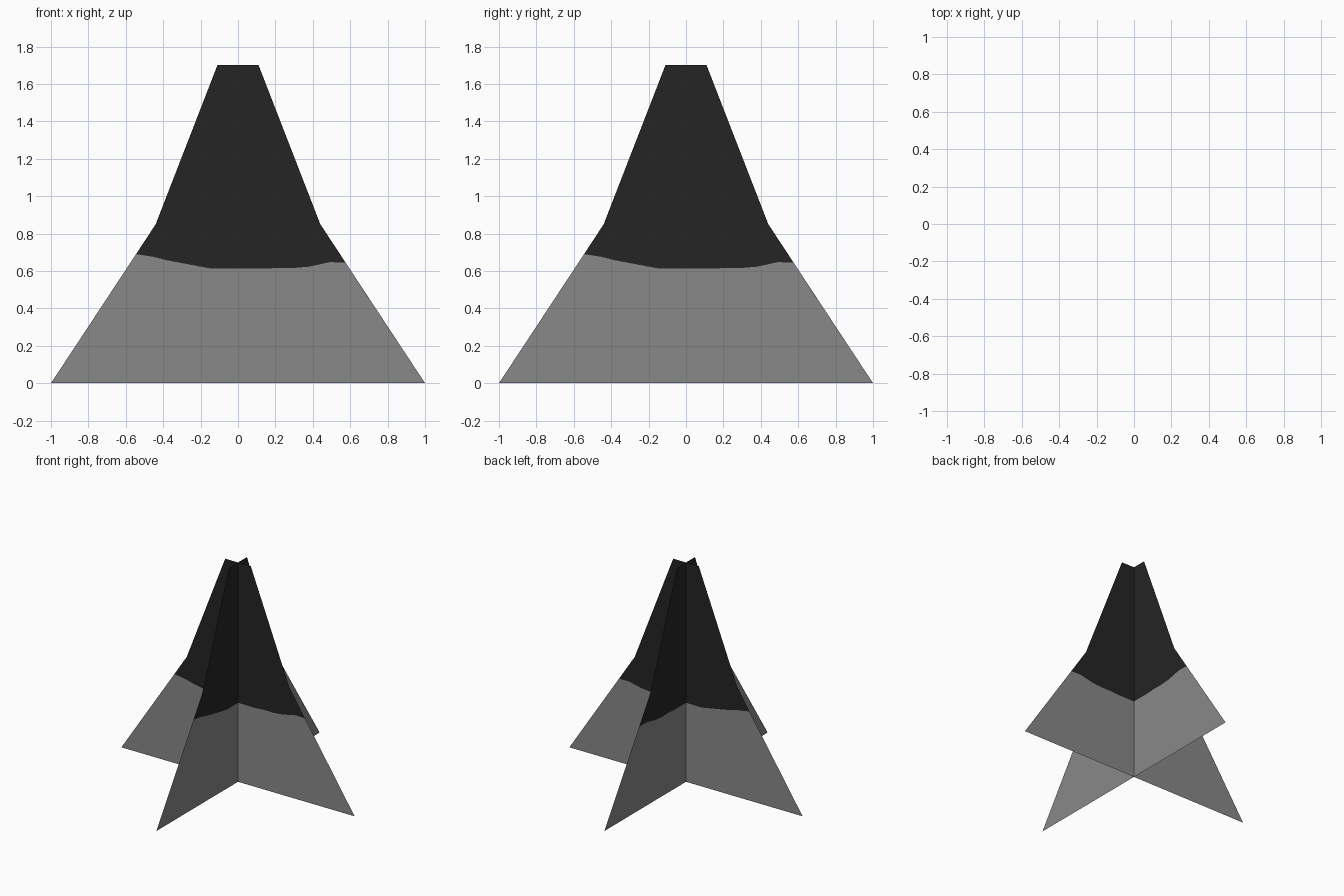
import bpy, math

if "Cube" in bpy.data.objects:
    bpy.data.objects.remove(bpy.data.objects["Cube"])


def flat_material(name, value):
    m = bpy.data.materials.new(name)
    m.diffuse_color = (value, value, value, 1)
    m.use_nodes = True
    m.node_tree.nodes["Principled BSDF"].inputs["Base Color"].default_value = m.diffuse_color
    return m


grey = flat_material("ash grey", 0.25)
dark = flat_material("charcoal black", 0.018)

# Wavy colour border, left to right, and the outlines either side of it
border = [(-0.545, 0.69), (-0.45, 0.675), (-0.37, 0.655), (-0.14, 0.612),
          (0.15, 0.612), (0.21, 0.617), (0.30, 0.616), (0.38, 0.623),
          (0.49, 0.647), (0.575, 0.645)]
upper = border + [(0.44, 0.85), (0.11, 1.70), (-0.11, 1.70), (-0.44, 0.85)]
lower = [(-1, 0), (1, 0)] + border[::-1]


def crossed_panel(name, angle):
    """One upright flared sheet, turned about z, in two colours."""
    c, s = math.cos(angle), math.sin(angle)
    pts = border + upper[len(border):] + lower[:2]
    verts = [(u * c, u * s, z) for u, z in pts]
    faces = [[pts.index(p) for p in outline] for outline in (upper, lower)]
    mesh = bpy.data.meshes.new(name)
    mesh.from_pydata(verts, [], faces)
    mesh.materials.append(dark)
    mesh.materials.append(grey)
    mesh.polygons[1].material_index = 1
    obj = bpy.data.objects.new(name, mesh)
    bpy.context.collection.objects.link(obj)


# Two sheets crossing at the vertical axis
crossed_panel("front_panel", 0)
crossed_panel("side_panel", math.pi / 2)
